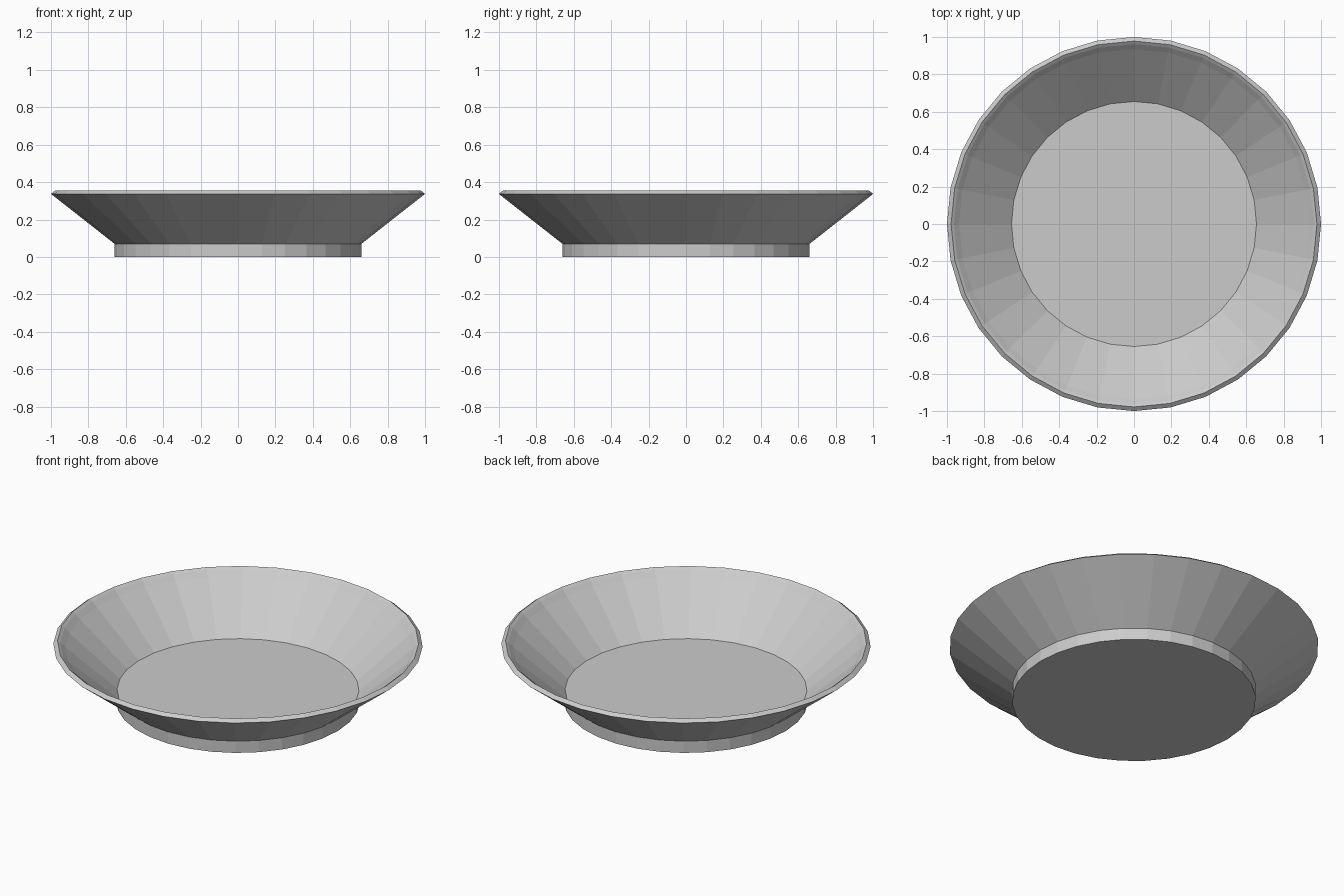
import bpy, bmesh, math

if "Cube" in bpy.data.objects:
    bpy.data.objects.remove(bpy.data.objects["Cube"])

SIDES = 32

# Closed profile (radius, height): base, foot, outer wall, lip, inner wall, floor
PROFILE = [
    (0.66, 0.0), (0.66, 0.07), (1.0, 0.337), (0.978, 0.354),
    (0.962, 0.342), (0.935, 0.315), (0.655, 0.07),
]


def lathe(name, profile, sides):
    bm = bmesh.new()
    rings = []
    for r, z in profile:
        rings.append([bm.verts.new((r * math.cos(2 * math.pi * i / sides),
                                    r * math.sin(2 * math.pi * i / sides), z))
                      for i in range(sides)])
    for low, high in zip(rings, rings[1:]):
        for i in range(sides):
            j = (i + 1) % sides
            bm.faces.new((low[i], low[j], high[j], high[i]))
    # Flat underside and flat dish floor
    bm.faces.new(rings[0][::-1])
    bm.faces.new(rings[-1])
    bmesh.ops.recalc_face_normals(bm, faces=bm.faces[:])
    mesh = bpy.data.meshes.new(name)
    bm.to_mesh(mesh)
    bm.free()
    obj = bpy.data.objects.new(name, mesh)
    bpy.context.collection.objects.link(obj)
    return obj


# Shallow dish on a foot
lathe("dish", PROFILE, SIDES)
